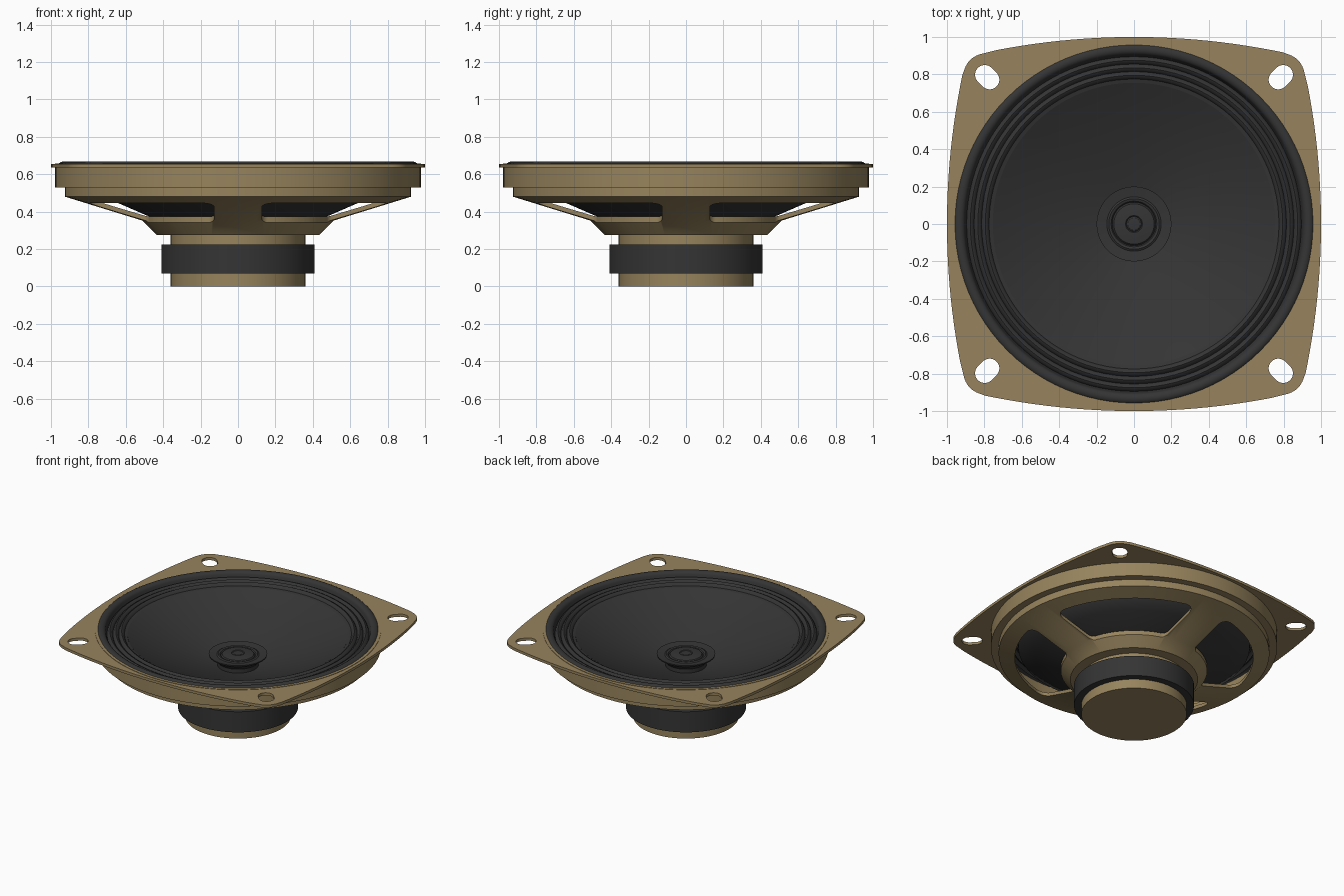
import bpy, bmesh, math

cube = bpy.data.objects.get("Cube")
if cube:
    bpy.data.objects.remove(cube, do_unlink=True)


def material(name, color):
    m = bpy.data.materials.new(name)
    m.use_nodes = True
    m.diffuse_color = color
    bsdf = m.node_tree.nodes["Principled BSDF"]
    bsdf.inputs["Base Color"].default_value = color
    bsdf.inputs["Roughness"].default_value = 0.7
    return m


TAN = material("tan metal", (0.31, 0.23, 0.11, 1))
BLACK = material("black paper", (0.035, 0.035, 0.035, 1))


def select(obj):
    bpy.ops.object.select_all(action='DESELECT')
    obj.select_set(True)
    bpy.context.view_layer.objects.active = obj


def shade(obj, angle=30):
    select(obj)
    bpy.ops.object.shade_smooth_by_angle(angle=math.radians(angle))


def finish(bm, name, mat, angle=30):
    bmesh.ops.recalc_face_normals(bm, faces=bm.faces)
    mesh = bpy.data.meshes.new(name)
    bm.to_mesh(mesh)
    bm.free()
    obj = bpy.data.objects.new(name, mesh)
    bpy.context.collection.objects.link(obj)
    mesh.materials.append(mat)
    shade(obj, angle)
    return obj


def lathe(name, profile, mat, closed=False, angle=30):
    """Spin an (r, z) profile around the z axis."""
    bm = bmesh.new()
    verts = [bm.verts.new((r, 0, z)) for r, z in profile]
    pairs = list(zip(verts, verts[1:]))
    if closed:
        pairs.append((verts[-1], verts[0]))
    edges = [bm.edges.new(p) for p in pairs]
    bmesh.ops.spin(bm, geom=verts + edges, axis=(0, 0, 1), cent=(0, 0, 0),
                   angle=math.tau, steps=96, use_duplicate=False)
    bmesh.ops.remove_doubles(bm, verts=bm.verts, dist=0.0005)
    return finish(bm, name, mat, angle)


def disc(name, r, z0, z1, mat):
    return lathe(name, [(0, z0), (r, z0), (r, z1), (0, z1)], mat)


def arc(r, a0, a1, n, center=(0, 0)):
    return [(center[0] + r * math.cos(a0 + (a1 - a0) * i / n),
             center[1] + r * math.sin(a0 + (a1 - a0) * i / n)) for i in range(n + 1)]


def turn(points, quarter):
    c, s = [(1, 0), (0, 1), (-1, 0), (0, -1)][quarter]
    return [(x * c - y * s, x * s + y * c) for x, y in points]


# Magnet stack
disc("back_plate", 0.36, 0, 0.08, TAN)
disc("magnet", 0.41, 0.07, 0.225, BLACK)
disc("front_plate", 0.36, 0.22, 0.28, TAN)

# Basket: closed sheet-metal profile, outside upward then inside downward
basket = lathe("basket", [
    (0.2, 0.275), (0.435, 0.275), (0.51, 0.352), (0.925, 0.48), (0.925, 0.53),
    (0.978, 0.53), (0.978, 0.658), (0.957, 0.658), (0.957, 0.55), (0.905, 0.55),
    (0.905, 0.498), (0.5, 0.374), (0.425, 0.295), (0.2, 0.295)], TAN, closed=True)

# Four windows between straight spokes, cut vertically
HALF_SPOKE, R_IN, R_OUT = 0.127, 0.5, 0.815
a_in, a_out = math.asin(HALF_SPOKE / R_IN), math.asin(HALF_SPOKE / R_OUT)
outer = arc(R_OUT, a_out, math.pi / 2 - a_out, 12)
inner = arc(R_IN, math.pi / 2 - a_in, a_in, 12)
window = outer + inner
bm = bmesh.new()
for q in range(4):
    ring = [bm.verts.new((x, y, 0.31)) for x, y in turn(window, q)]
    face = bm.faces.new(ring)
    up = bmesh.ops.extrude_face_region(bm, geom=[face])["geom"]
    bmesh.ops.translate(bm, verts=[v for v in up if isinstance(v, bmesh.types.BMVert)],
                        vec=(0, 0, 0.21))
    for corners, radius in (((0, len(outer) - 1), 0.07), ((len(outer), -1), 0.03)):
        posts = [e for i in corners for e in ring[i].link_edges
                 if abs(e.verts[0].co.z - e.verts[1].co.z) > 0.1]
        bmesh.ops.bevel(bm, geom=posts, offset=radius, segments=5, profile=0.5,
                        affect='EDGES', clamp_overlap=True)
        ring = [min(bm.verts, key=lambda v, p=p: (v.co.x - p[0]) ** 2 + (v.co.y - p[1]) ** 2
                    + (v.co.z - 0.31) ** 2) for p in turn(window, q)]
cutter = finish(bm, "window_cutter", TAN)
cut = basket.modifiers.new("windows", 'BOOLEAN')
cut.operation, cut.solver, cut.object = 'DIFFERENCE', 'EXACT', cutter
select(basket)
bpy.ops.object.modifier_apply(modifier=cut.name)
bpy.data.objects.remove(cutter, do_unlink=True)
shade(basket)

# Mounting flange: bowed square with rounded corners and slotted holes
CORNER, CORNER_R = 0.79, 0.122
side = []
for i in range(24):
    y = -0.8 + i / 15
    side.append((1 - 0.083 * (y / 0.8) ** 2, y))
quarter = side + arc(CORNER_R, math.radians(14), math.radians(76), 10, (CORNER, CORNER))
outline = [p for q in range(4) for p in turn(quarter, q)]

d, hole_r = 0.013, 0.052
diag = math.pi / 4
mid = 0.785
slot = (arc(hole_r, diag - math.pi / 2, diag + math.pi / 2, 14, (mid + d, mid + d))
        + arc(hole_r, diag + math.pi / 2, diag + math.pi * 1.5, 14, (mid - d, mid - d)))
loops = [outline, arc(0.962, 0, math.tau, 96)[:-1]] + [turn(slot, q) for q in range(4)]

curve = bpy.data.curves.new("flange", 'CURVE')
curve.dimensions, curve.fill_mode, curve.extrude = '2D', 'BOTH', 0.01
for loop in loops:
    spline = curve.splines.new('POLY')
    spline.points.add(len(loop) - 1)
    for point, (x, y) in zip(spline.points, loop):
        point.co = (x, y, 0, 1)
    spline.use_cyclic_u = True
curve.materials.append(TAN)
flange = bpy.data.objects.new("flange", curve)
flange.location.z = 0.645
bpy.context.collection.objects.link(flange)
select(flange)
bpy.ops.object.convert(target='MESH')
shade(bpy.context.object)

# Surround: outer roll followed by three small corrugations
roll = [(r, 0.64 + (z - 0.64) * 0.9) for r, z in arc(0.031, 0, math.pi, 8, (0.934, 0.64))]
ridges = []
for r in (0.875, 0.835, 0.795):
    ridges += [(r + 0.02, 0.622), (r + 0.012, 0.636), (r, 0.642), (r - 0.012, 0.636)]
lathe("surround", roll + ridges + [(0.775, 0.622), (0.755, 0.617)], BLACK, angle=40)

# Paper cone: shallow visible dish, with the deeper underside behind it
dish = [(r, 0.36 + 0.19 * r + 0.2 * r * r)
        for r in (0.755 - 0.625 * i / 12 for i in range(13))]
lathe("cone", dish, BLACK)
lathe("cone_underside", [
    (0.8, 0.62), (0.79, 0.53), (0.65, 0.45), (0.48, 0.376), (0.3, 0.31), (0.2, 0.285)],
    BLACK, angle=60)

# Small flared centre cone on a neck, with dust cap
lathe("centre_cone", [
    (0.14, 0.37), (0.14, 0.42), (0.165, 0.443), (0.198, 0.465), (0.2, 0.475),
    (0.145, 0.468), (0.135, 0.474), (0.122, 0.47), (0.116, 0.462), (0.108, 0.472),
    (0.07, 0.478), (0.045, 0.479), (0.04, 0.474), (0.034, 0.479), (0, 0.482)], BLACK)
